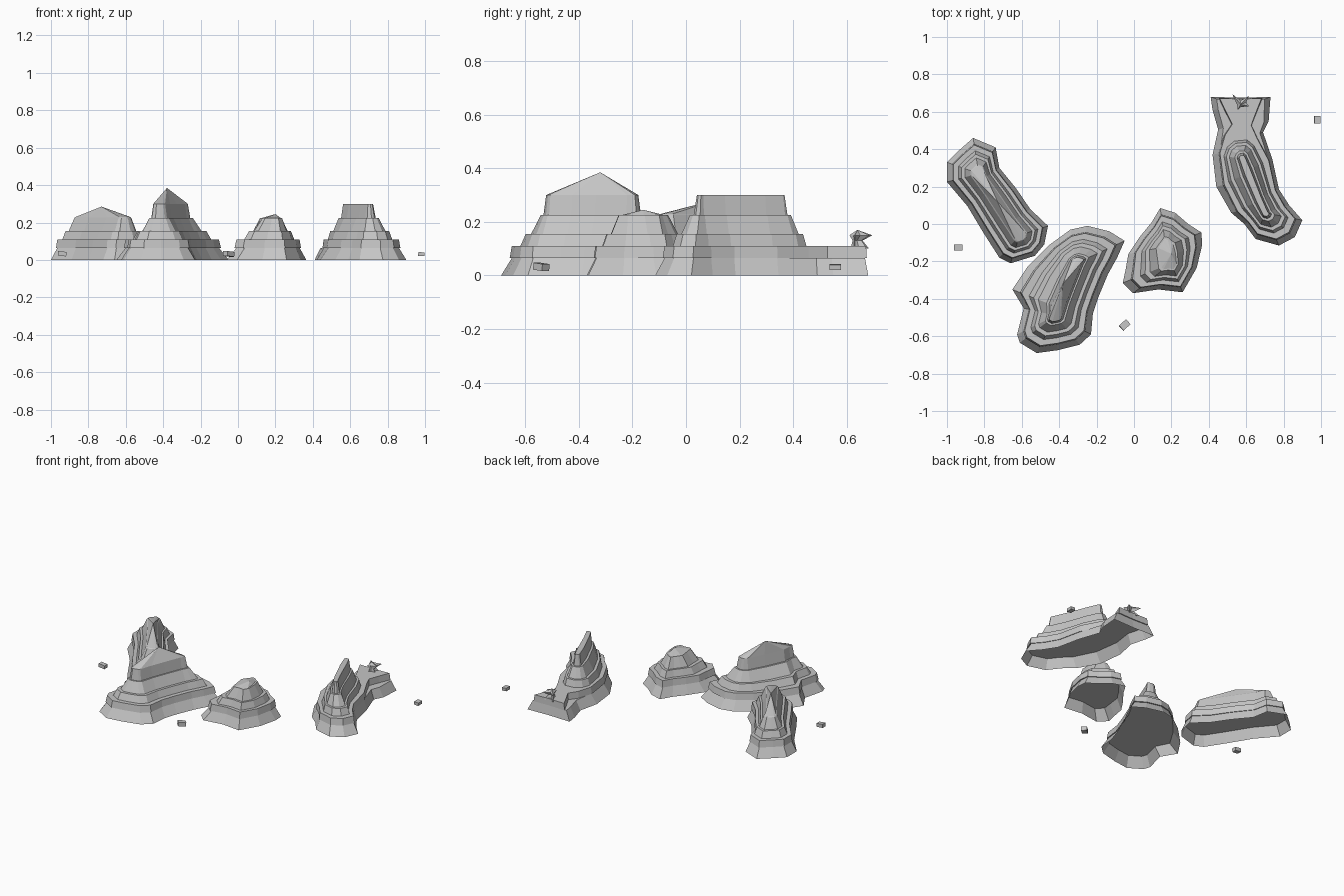
import bpy, bmesh, math
from mathutils import Vector, Matrix
from mathutils.geometry import intersect_point_line

if "Cube" in bpy.data.objects:
    bpy.data.objects.remove(bpy.data.objects["Cube"])

stone = bpy.data.materials.new("grey stone")
stone.diffuse_color = (0.56, 0.56, 0.56, 1)
stone.use_nodes = True
stone.node_tree.nodes["Principled BSDF"].inputs["Base Color"].default_value = stone.diffuse_color


def finish(name, bm):
    me = bpy.data.meshes.new(name)
    bm.to_mesh(me)
    bm.free()
    me.materials.append(stone)
    ob = bpy.data.objects.new(name, me)
    bpy.context.collection.objects.link(ob)
    return ob


def toward_ridge(p, ridge, t):
    """Move an outline point a fraction t toward the nearest point of the ridge."""
    a, b = Vector(ridge[0]), Vector(ridge[1])
    p = Vector(p)
    near, f = intersect_point_line(p, a, b)
    near = a.lerp(b, max(0, min(1, f)))
    return p.lerp(near.to_2d(), t)


def terraces(name, outline, ridge, levels, apex=None, floor=1):
    """Stack of rings (height, inset) shrinking onto a ridge, with flat or peaked top.
    The floor is capped at ring number `floor`, so the foot is a hollow skirt."""
    n = len(outline)
    area = sum(outline[i - 1][0] * outline[i][1] - outline[i][0] * outline[i - 1][1]
               for i in range(n))
    if area < 0:
        outline = outline[::-1]
    bm = bmesh.new()
    rings = []
    for z, t in levels:
        rings.append([bm.verts.new((*toward_ridge(p, ridge, t), z)) for p in outline])
    for lo, hi in zip(rings, rings[1:]):
        for i in range(n):
            j = (i + 1) % n
            bm.faces.new((lo[i], lo[j], hi[j], hi[i]))
    top = rings[-1]
    if rings[floor] is not top:
        bm.faces.new(rings[floor][::-1])
    if apex:
        tip = bm.verts.new(apex)
        for i in range(n):
            bm.faces.new((top[i], top[(i + 1) % n], tip))
    else:
        bm.faces.new(top)
    return finish(name, bm)


# Shared terrace profile: sloping foot, upright band, then stepped ledges
FOOT = [(0, 0), (0.065, 0.2), (0.065, 0.16), (0.11, 0.2)]
STEPS = [(0.11, 0.36), (0.155, 0.46), (0.155, 0.56), (0.225, 0.74)]

# Long left outcrop with a low peaked roof
left = [(-1, .33), (-.94, .39), (-.86, .46), (-.74, .41), (-.72, .30), (-.63, .19),
        (-.555, .08), (-.46, -.01), (-.48, -.11), (-.53, -.17), (-.66, -.21),
        (-.72, -.18), (-.80, -.055), (-.89, .095), (-1, .225)]
terraces("left_outcrop", left, [(-.83, .27), (-.61, -.06)],
         FOOT + STEPS + [(0.23, 0.78)], (-.73, .12, .285))

# Tall front outcrop with the highest peak
front = [(-.65, -.35), (-.57, -.23), (-.45, -.11), (-.34, -.03), (-.25, -.01),
         (-.13, -.04), (-.05, -.09), (-.09, -.18), (-.14, -.27), (-.19, -.39),
         (-.22, -.48), (-.23, -.59), (-.29, -.645), (-.41, -.675), (-.52, -.69),
         (-.61, -.635), (-.625, -.59), (-.59, -.45)]
terraces("tall_outcrop", front, [(-.42, -.49), (-.31, -.21)],
         FOOT + STEPS + [(0.225, 0.79), (0.30, 0.84)], (-.38, -.32, .385))

# Small middle outcrop
middle = [(.14, .085), (.22, .06), (.29, 0), (.36, -.045), (.365, -.11), (.335, -.235),
          (.26, -.365), (.13, -.35), (-.005, -.37), (-.06, -.315), (-.045, -.245),
          (-.03, -.16), (.03, -.07), (.095, .01)]
terraces("small_outcrop", middle, [(.17, -.12), (.20, -.21)],
         FOOT + STEPS + [(0.225, 0.8)], (.20, -.16, .245))

# Right outcrop: skirt, pinched band with a square tail, flat-topped upper stack
right = [(.41, .68), (.57, .675), (.73, .68), (.72, .55), (.69, .49), (.74, .345),
         (.775, .185), (.83, .10), (.90, .02), (.86, -.07), (.775, -.115), (.65, -.08),
         (.59, 0), (.52, .06), (.44, .20), (.42, .37), (.45, .505), (.42, .61)]
ridge = [(.58, .35), (.70, .06)]
long_ridge = [(.57, .62), (.70, .06)]
terraces("right_outcrop_skirt", right, long_ridge, FOOT[:2])
body = [p for p in right if p[1] < .4]
tail = [(.46, .47), (.51, .53), (.47, .60), (.43, .685), (.57, .68), (.71, .685),
        (.67, .60), (.635, .53), (.67, .46)]
terraces("right_outcrop_band", body + tail, long_ridge, FOOT[2:], floor=0)
upper = body + [(.45, .45), (.51, .50), (.62, .51), (.68, .46)]
terraces("right_outcrop_top", upper, ridge,
         [(0.10, 0.36)] + STEPS[1:] + [(0.225, 0.82), (0.30, 0.89)], floor=0)

# Jagged spike on the tail of the right outcrop
star = [(.525, .695), (.57, .66), (.615, .685), (.60, .65), (.615, .63),
        (.57, .625), (.555, .61), (.55, .64)]
terraces("tail_spike", star, [(.57, .635), (.575, .63)],
         [(0.10, 0.2), (0.13, 0.6), (0.15, 0.0)], (.57, .64, .17), floor=0)

# Loose pebbles: centre, size, turn, tilt
for k, (pos, size, turn, tilt) in enumerate([
        ((-.94, -.125, .033), (.045, .032, .024), 0, 6),
        ((-.05, -.54, .032), (.05, .036, .026), 42, 6),
        ((.98, .557, .031), (.033, .042, .02), 0, 4)]):
    bm = bmesh.new()
    m = (Matrix.Translation(pos) @ Matrix.Rotation(math.radians(turn), 4, 'Z')
         @ Matrix.Rotation(math.radians(tilt), 4, 'Y') @ Matrix.Diagonal((*size, 1)))
    bmesh.ops.create_cube(bm, size=1, matrix=m)
    finish(f"pebble_{k + 1}", bm)
